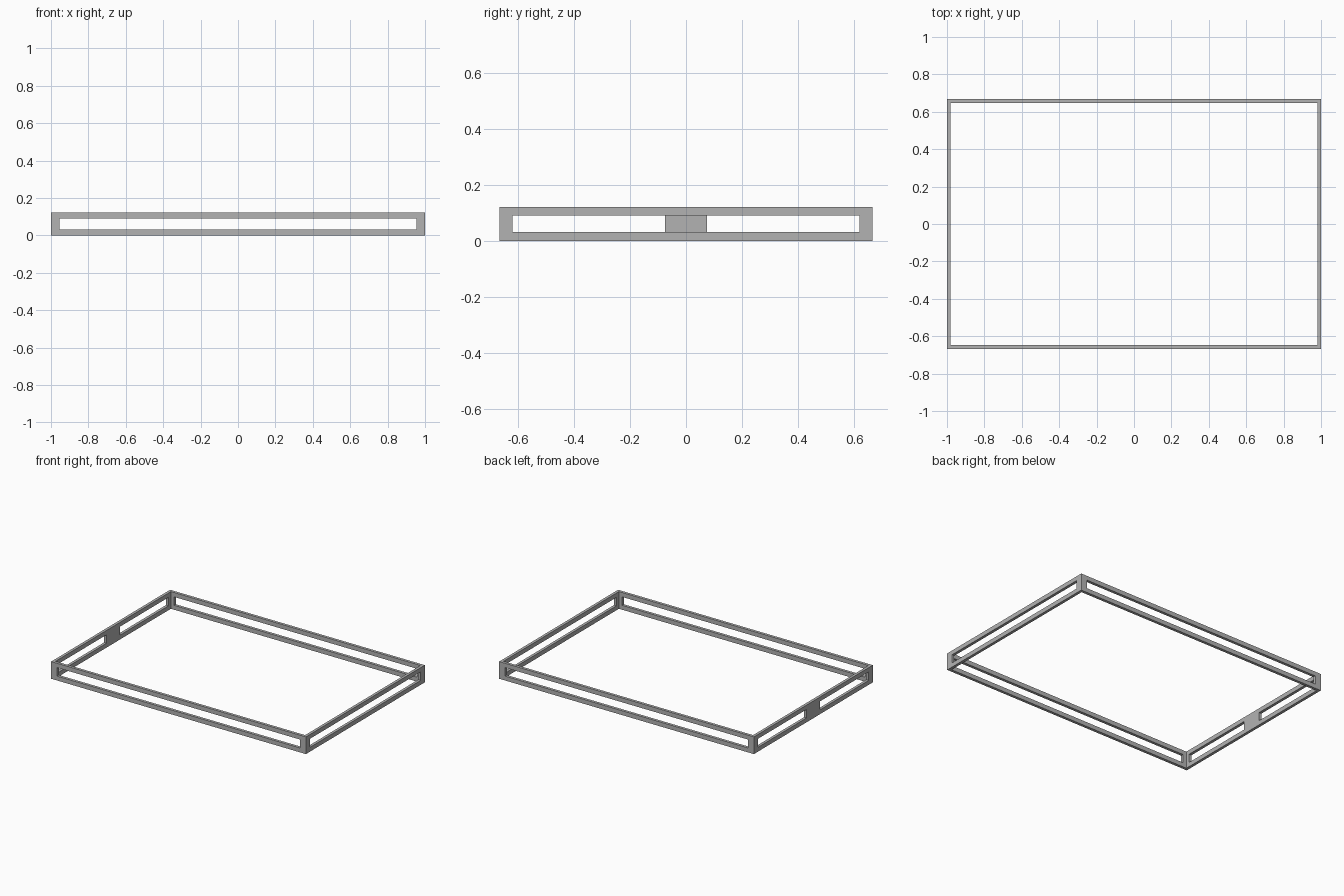
import bpy

default = bpy.data.objects.get("Cube")
if default:
    bpy.data.objects.remove(default, do_unlink=True)

WIDTH, DEPTH, HEIGHT = 2.0, 1.334, 0.122
WALL = 0.02            # sheet thickness
POST = 0.046           # corner post width
RAIL = 0.031           # rail height
TAB = 0.15             # solid plate in the middle of the right side

grey = bpy.data.materials.new("grey metal")
grey.use_nodes = True
grey.diffuse_color = (0.45, 0.45, 0.45, 1)
grey.node_tree.nodes["Principled BSDF"].inputs["Base Color"].default_value = (0.45, 0.45, 0.45, 1)


def box(name, centre, size):
    bpy.ops.mesh.primitive_cube_add(size=1, location=centre)
    ob = bpy.context.object
    ob.name = name
    ob.scale = size
    bpy.ops.object.transform_apply(location=True, rotation=False, scale=True)
    ob.data.materials.append(grey)
    return ob


mid = HEIGHT / 2
slot = HEIGHT - 2 * RAIL
side_len = DEPTH - 2 * POST
half_len = (side_len - TAB) / 2

# Solid block that becomes the open tray frame
frame = box("tray_frame", (0, 0, mid), (WIDTH, DEPTH, HEIGHT))

# Open middle, then the long slots in the walls
cutters = [
    box("well_cutter", (0, 0, mid), (WIDTH - 2 * WALL, DEPTH - 2 * WALL, 1)),
    box("front_back_cutter", (0, 0, mid), (WIDTH - 2 * POST, DEPTH + 1, slot)),
    box("left_cutter", (WIDTH / 2, 0, mid), (0.2, side_len, slot)),
]
# Two shorter slots either side of the right plate
for side in (-1, 1):
    y = side * (TAB + half_len) / 2
    cutters.append(box("right_cutter", (-WIDTH / 2, y, mid), (0.2, half_len, slot)))

bpy.context.view_layer.objects.active = frame
for cutter in cutters:
    cutter.hide_render = True
    cut = frame.modifiers.new("cut", "BOOLEAN")
    cut.operation = "DIFFERENCE"
    cut.solver = "EXACT"
    cut.object = cutter
    bpy.ops.object.modifier_apply(modifier=cut.name)
    bpy.data.objects.remove(cutter, do_unlink=True)
